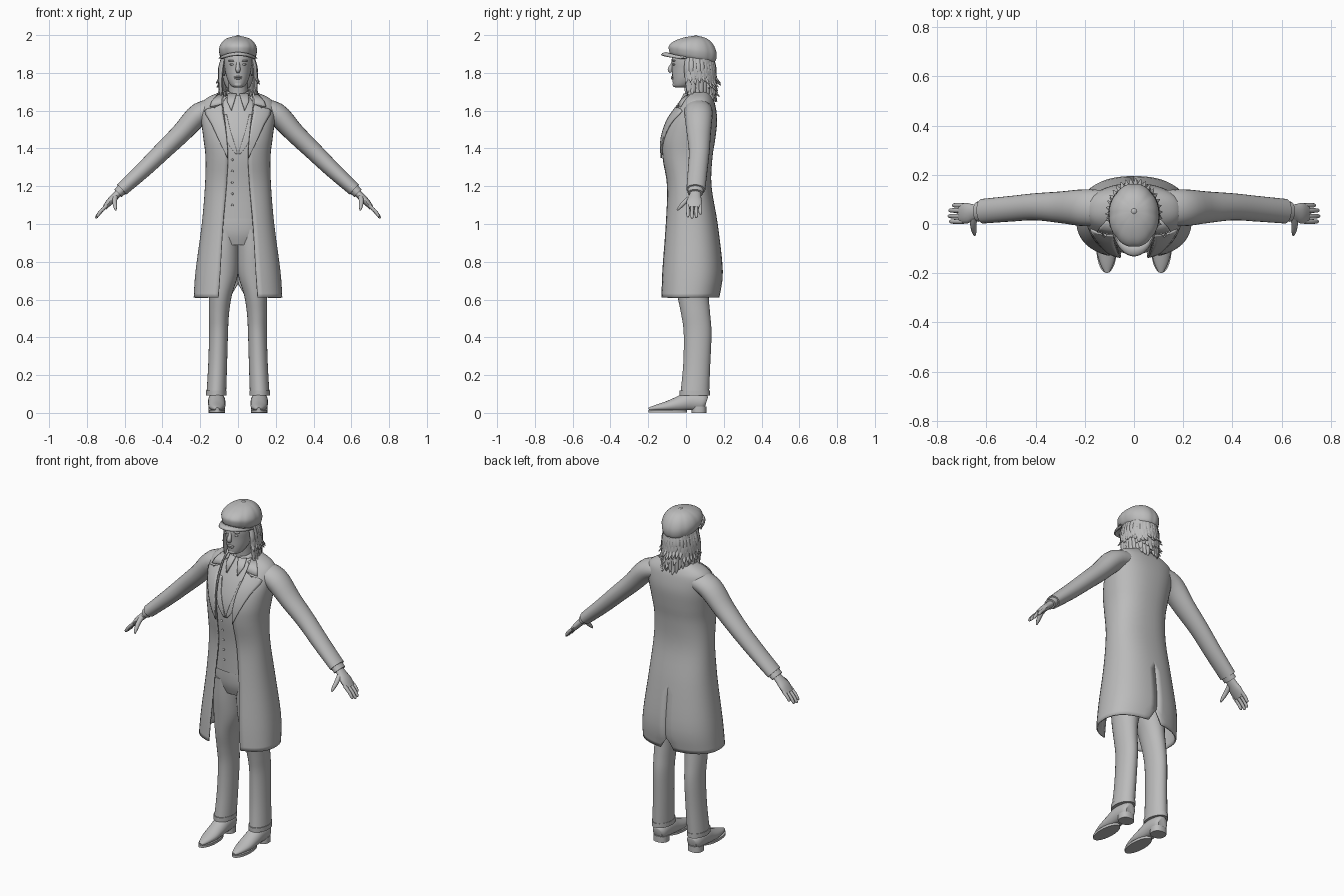
import bpy
import bmesh
import random
from math import sin, cos, acos, pi, radians, copysign
from mathutils import Vector

random.seed(4)
BOXY = 0.85  # exponent that squares off the clothing cross-sections

default_cube = bpy.data.objects.get("Cube")
if default_cube:
    bpy.data.objects.remove(default_cube, do_unlink=True)

grey = bpy.data.materials.new("plain grey")
grey.use_nodes = True
grey.diffuse_color = (0.5, 0.5, 0.5, 1)
grey.node_tree.nodes["Principled BSDF"].inputs["Base Color"].default_value = grey.diffuse_color


def refine(rows, steps=4):
    """Smoothly interpolate a short list of section tuples."""
    result = []
    for i in range(len(rows) - 1):
        quad = (rows[max(i - 1, 0)], rows[i], rows[i + 1], rows[min(i + 2, len(rows) - 1)])
        for s in range(steps):
            t = s / steps
            result.append(tuple(
                b + t / 2 * (c - a + t * (2 * a - 5 * b + 4 * c - d + t * (3 * (b - c) + d - a)))
                for a, b, c, d in zip(*quad)))
    return result + [rows[-1]]


def finish(name, bm, mirror=False, thickness=0):
    mesh = bpy.data.meshes.new(name)
    bm.to_mesh(mesh)
    bm.free()
    mesh.materials.append(grey)
    obj = bpy.data.objects.new(name, mesh)
    bpy.context.collection.objects.link(obj)
    bpy.ops.object.select_all(action="DESELECT")
    obj.select_set(True)
    bpy.context.view_layer.objects.active = obj
    bpy.ops.object.shade_smooth_by_angle(angle=radians(45))
    if mirror:
        obj.modifiers.new("mirror", "MIRROR").merge_threshold = 0.0005
    if thickness:
        obj.modifiers.new("cloth", "SOLIDIFY").thickness = thickness
    return obj


def add_skin(bm, rings, closed=True):
    """Bridge rings of points; closed rings also get end caps."""
    grid = [[bm.verts.new(p) for p in ring] for ring in rings]
    count = len(grid[0])
    for low, high in zip(grid, grid[1:]):
        for j in range(count if closed else count - 1):
            k = (j + 1) % count
            bm.faces.new((low[j], low[k], high[k], high[j]))
    if closed:
        bm.faces.new(grid[0][::-1])
        bm.faces.new(grid[-1])


def skin(name, rings, closed=True, mirror=False, thickness=0):
    bm = bmesh.new()
    add_skin(bm, rings, closed)
    bmesh.ops.remove_doubles(bm, verts=bm.verts, dist=0.00001)
    if closed:
        bmesh.ops.recalc_face_normals(bm, faces=bm.faces)
    return finish(name, bm, mirror, thickness)


def power(v, p):
    return copysign(abs(v) ** p, v)


def oval(z, width, front, back, x=0, p=1, sides=28):
    """Horizontal ring given by half width and front and back depth."""
    angles = [2 * pi * i / sides for i in range(sides)]
    return [Vector((x + width * power(cos(a), p),
                    (front + back) / 2 + (back - front) / 2 * power(sin(a), p), z)) for a in angles]


def limb(stations, hint=(0, 1, 0), sides=16):
    """Rings square to a path of (x, y, z, radius along hint, other radius)."""
    centres = [Vector(s[:3]) for s in stations]
    rings = []
    for i, s in enumerate(stations):
        along = (centres[min(i + 1, len(centres) - 1)] - centres[max(i - 1, 0)]).normalized()
        u = Vector(hint)
        u = (u - along * u.dot(along)).normalized()
        v = along.cross(u)
        rings.append([centres[i] + u * s[3] * cos(2 * pi * k / sides) + v * s[4] * sin(2 * pi * k / sides)
                      for k in range(sides)])
    return rings


def ball(name, place, size, mirror=False):
    bm = bmesh.new()
    bmesh.ops.create_uvsphere(bm, u_segments=16, v_segments=10, radius=1)
    bmesh.ops.scale(bm, vec=size, verts=bm.verts)
    bmesh.ops.translate(bm, vec=place, verts=bm.verts)
    finish(name, bm, mirror)


def front_depth(rows, x, z):
    """Depth of the front of a garment at a given x and height."""
    z = min(max(z, rows[0][0]), rows[-1][0])
    low, high = next((a, b) for a, b in zip(rows, rows[1:]) if a[0] <= z <= b[0])
    t = (z - low[0]) / (high[0] - low[0])
    width, front, back = (low[k] + t * (high[k] - low[k]) for k in (1, 2, 3))
    ratio = min(abs(x) / width, 0.97)
    return (front + back) / 2 - (back - front) / 2 * (1 - ratio ** (2 / BOXY)) ** (BOXY / 2)


def panel(name, rows, edges, lift=0.01, columns=6):
    """Plate on a garment; each edge row is (inner x, inner z, outer x, outer z)."""
    rings = []
    for x1, z1, x2, z2 in edges:
        spots = [(x1 + (x2 - x1) * i / columns, z1 + (z2 - z1) * i / columns) for i in range(columns + 1)]
        rings.append([Vector((x, front_depth(rows, x, z) - lift, z)) for x, z in spots])
    skin(name, rings, closed=False, mirror=True, thickness=0.008)


# Long open coat: half a shell with a back vent, mirrored
coat = refine([
    (.61, .235, -.14, .178, .105), (.75, .225, -.135, .195, .095), (1, .192, -.115, .168, .08),
    (1.2, .175, -.105, .135, .062), (1.35, .172, -.128, .14, .054), (1.45, .183, -.13, .155, .06),
    (1.55, .195, -.1, .165, .07), (1.63, .195, -.045, .155, .08), (1.67, .16, -.015, .14, .08),
    (1.7, .09, .02, .12, .075)])
shell = []
for z, width, front, back, opening in coat:
    start = -acos(min(opening / width, 1) ** (1 / BOXY))
    ring = []
    for i in range(21):
        a = start + (pi / 2 - start) * i / 20
        ring.append(Vector((width * power(cos(a), BOXY),
                            (front + back) / 2 + (back - front) / 2 * power(sin(a), BOXY), z)))
    ring[-1].x = 0.001 if z < 0.95 else 0
    ring[-1].z = max(z, 0.68)
    shell.append(ring)
skin("coat", shell, closed=False, mirror=True, thickness=0.008)
panel("coat_lapels", coat, refine([
    (.054, 1.35, .057, 1.35), (.058, 1.43, .1, 1.44), (.068, 1.52, .142, 1.53),
    (.08, 1.59, .178, 1.6), (.085, 1.635, .12, 1.62)], 3))
panel("coat_collar_leaves", coat, [(.085, 1.637, .15, 1.622), (.085, 1.66, .14, 1.65), (.085, 1.685, .11, 1.685)])


def collar(name, sizes, start):
    rings = []
    for radius, depth, height, rise in sizes:
        angles = [start + (pi / 2 - start) * i / 14 for i in range(15)]
        rings.append([Vector((radius * cos(a) if a < pi / 2 else 0, .055 + depth * sin(a),
                              height + rise * sin(a))) for a in angles])
    skin(name, rings, closed=False, mirror=True, thickness=0.006)


collar("coat_collar", [(.112, .085, 1.665, .02), (.095, .075, 1.69, .03), (.08, .066, 1.692, .03)], -0.8)
collar("shirt_collar", [(.064, .06, 1.66, .03), (.058, .055, 1.71, .02)], -1.35)

# Waistcoat, with shirt front, lapels and buttons
vest = refine([
    (1.03, .15, -.088, .12), (1.2, .145, -.093, .11), (1.35, .15, -.112, .12), (1.45, .155, -.11, .13),
    (1.55, .15, -.078, .13), (1.63, .12, -.035, .12), (1.68, .07, 0, .11)])
skin("waistcoat", [oval(*row, p=BOXY) for row in vest])
panel("waistcoat_lapels", vest, refine([
    (.001, 1.37, .012, 1.37), (.02, 1.43, .055, 1.43), (.042, 1.5, .075, 1.5), (.06, 1.58, .085, 1.58)]), 0.006)
panel("shirt_collar_points", vest, [
    (.034, 1.605, .038, 1.605), (.02, 1.65, .058, 1.65), (.008, 1.69, .055, 1.69)], 0.012)
for i in range(5):
    height = 1.1 + i * 0.06
    ball("waistcoat_button", (-.03, front_depth(vest, .03, height), height), (.006, .004, .006))

# Trousers
skin("trouser_seat", [oval(*row, p=BOXY) for row in refine([
    (.89, .1, -.06, .11), (.95, .145, -.078, .13), (1.03, .148, -.082, .13), (1.1, .14, -.075, .11)])])
skin("trouser_legs", [oval(*row) for row in refine([
    (.1, .052, -.03, .122, .115), (.25, .05, -.015, .128, .108), (.42, .05, -.012, .135, .103),
    (.52, .053, -.025, .128, .101), (.62, .061, -.045, .12, .094), (.73, .08, -.058, .12, .081),
    (.85, .08, -.07, .122, .075), (.97, .075, -.075, .125, .07)])], mirror=True)
skin("trouser_hems", [oval(z, .054, -.034, .126, .115) for z in (.092, .118)], mirror=True)

# Pointed shoes with sole and heel
shoe = limb(refine([
    (.113, .106, .05, .028, .035), (.113, .085, .055, .042, .05), (.113, .02, .06, .046, .052),
    (.112, -.04, .046, .046, .041), (.111, -.1, .034, .043, .028), (.11, -.16, .026, .028, .016),
    (.109, -.197, .02, .01, .008)]), hint=(1, 0, 0), sides=20)
for ring in shoe:
    for point in ring:
        point.z = max(point.z, 0.014)
skin("shoes", shoe, mirror=True)
skin("shoe_soles", [oval(z, .042, -.199, .005, .111) for z in (.002, .016)], mirror=True)
skin("shoe_heels", [oval(z, .043, .03, .108, .113, BOXY) for z in (0, .035)], mirror=True)

# Sleeves, cuffs and hands
skin("sleeves", limb(refine([
    (.1, .065, 1.612, .07, .048), (.2, .066, 1.585, .075, .06), (.3, .068, 1.482, .064, .053),
    (.4, .07, 1.385, .055, .048), (.5, .062, 1.288, .052, .043), (.616, .052, 1.182, .05, .036)]), sides=24),
    mirror=True)
skin("shirt_cuffs", limb([(.59, .053, 1.206, .042, .03), (.635, .05, 1.163, .041, .028)]), mirror=True)
skin("palms", limb(refine([
    (.61, .052, 1.185, .026, .02), (.65, .048, 1.147, .032, .019), (.68, .044, 1.117, .042, .018),
    (.707, .043, 1.085, .038, .012)])), mirror=True)
for finger, (y, reach) in {"index": (.01, .9), "middle": (.032, 1), "ring": (.055, .95), "little": (.076, .7)}.items():
    skin(finger + "_fingers", limb(refine([
        (.693, y, 1.1, .01, .01), (.693 + .036 * reach, y, 1.1 - .035 * reach, .0095, .0095),
        (.693 + .056 * reach, y, 1.1 - .063 * reach, .008, .008),
        (.693 + .061 * reach, y, 1.1 - .07 * reach, .003, .003)], 3), sides=10), mirror=True)
skin("thumbs", limb(refine([
    (.648, .035, 1.15, .014, .014), (.653, .0, 1.122, .013, .013), (.65, -.03, 1.092, .01, .01),
    (.647, -.046, 1.073, .004, .004)], 3), hint=(1, 0, 0), sides=10), mirror=True)

# Neck, head and face
skin("neck", [oval(*row) for row in refine([
    (1.6, .062, -.005, .12), (1.68, .05, .003, .105), (1.78, .05, -.01, .105)])])
skin("head", [oval(*row) for row in refine([
    (1.722, .018, -.055, .0), (1.733, .038, -.067, .03), (1.77, .058, -.072, .08), (1.82, .07, -.074, .115),
    (1.87, .076, -.076, .13), (1.94, .07, -.06, .12)])])
skin("nose", limb(refine([
    (0, -.066, 1.868, .006, .006), (0, -.076, 1.84, .01, .009), (0, -.084, 1.818, .013, .013),
    (0, -.078, 1.803, .009, .008)]), hint=(1, 0, 0)))
ball("upper_lip", (0, -.071, 1.778), (.022, .009, .005))
ball("lower_lip", (0, -.07, 1.77), (.018, .009, .005))
ball("chin", (0, -.057, 1.738), (.022, .014, .014))
ball("eyes", (.03, -.063, 1.845), (.014, .008, .006), mirror=True)
ball("brows", (.032, -.064, 1.864), (.022, .01, .005), mirror=True)
ball("ears", (.074, .03, 1.815), (.009, .02, .032), mirror=True)

# Shaggy hair: an under layer with tapering locks over it
skin("hair_base", [oval(*row) for row in refine([
    (1.72, .06, .045, .12), (1.77, .08, .03, .145), (1.83, .085, .015, .15), (1.9, .085, .0, .14)])])
locks = bmesh.new()
for layer in range(3):
    for i in range(21):
        a = radians(-16 + 212 * (i + layer / 3) / 20.7)
        out = Vector((cos(a), sin(a), 0))
        drop = 0.035 * layer + random.uniform(0, 0.04)
        flick = random.uniform(0.95, 1.2) if layer else 1.25
        path = [(.078, .1, 1.89), (.094, .113, 1.83 - drop / 2), (.093, .115, 1.79 - drop),
                (.092 * flick, .118 * flick, 1.755 - drop)]
        radii = [(.014, .008), (.018, .011), (.014, .009), (.002, .002)]
        stations = [(rx * out.x, .038 + ry * out.y, z, *r) for (rx, ry, z), r in zip(path, radii)]
        add_skin(locks, limb(refine(stations, 3), hint=(-out.y, out.x, 0), sides=8))
bmesh.ops.recalc_face_normals(locks, faces=locks.faces)
finish("hair_locks", locks)

# Flat cap with seamed panels, peak and top button
crown = [oval(*row, sides=64) for row in refine([
    (1.872, .085, -.083, .145), (1.89, .097, -.092, .16), (1.925, .102, -.092, .164), (1.96, .087, -.065, .145),
    (1.985, .055, -.015, .11), (1.996, .008, .04, .062)])]
for ring in crown:
    middle = sum(ring, Vector()) / len(ring)
    for i, point in enumerate(ring):
        seam = 1 - 0.025 * abs(cos(8 * pi * i / len(ring))) ** 8
        point.xy = middle.xy + (point.xy - middle.xy) * seam
        point.z -= (point.y - 0.04) * 0.2 * min(1, (2 - point.z) / 0.1)
skin("cap_crown", crown)
peak = []
for reach, height in ((.11, 1.902), (.14, 1.91), (.16, 1.905), (.167, 1.896)):
    angles = [radians(-165 + 150 * i / 20) for i in range(21)]
    peak.append([Vector((.097 * cos(a), .035 + reach * sin(a), height - .025 * cos(a) ** 2)) for a in angles])
skin("cap_peak", peak[::-1], closed=False, thickness=0.01)
ball("cap_button", (0, .052, 1.993), (.012, .012, .007))
